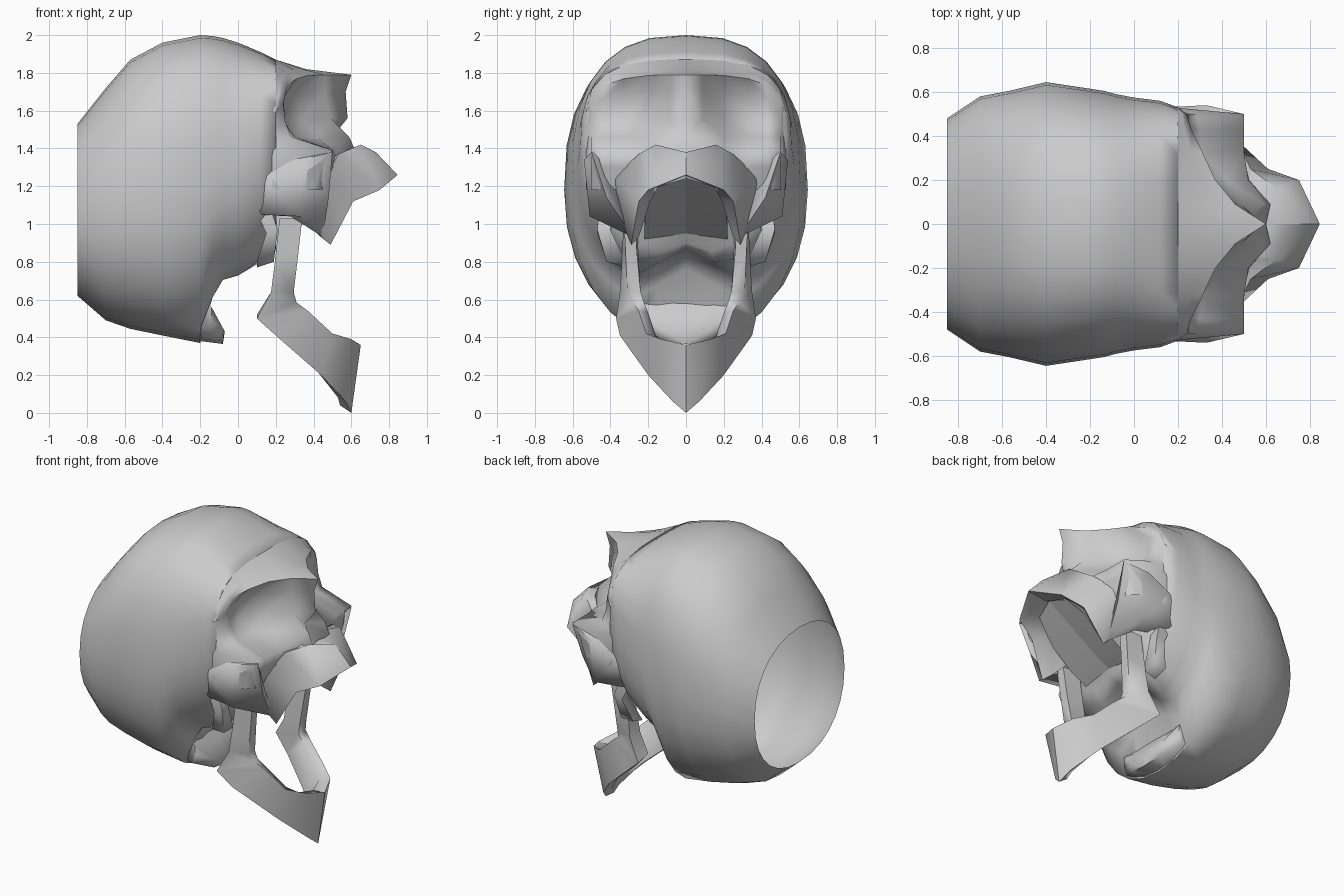
import bpy, bmesh, math


def finish(name, bm, mirror=False, angle=75, recalc=True):
    if recalc:
        bmesh.ops.recalc_face_normals(bm, faces=bm.faces)
    me = bpy.data.meshes.new(name)
    bm.to_mesh(me)
    bm.free()
    ob = bpy.data.objects.new(name, me)
    bpy.context.collection.objects.link(ob)
    bpy.ops.object.select_all(action='DESELECT')
    ob.select_set(True)
    bpy.context.view_layer.objects.active = ob
    bpy.ops.object.shade_smooth_by_angle(angle=math.radians(angle))
    if mirror:
        m = ob.modifiers.new("mirror", 'MIRROR')
        m.use_axis = (False, True, False)
        m.merge_threshold = 0.002
    return ob


def loft(name, rings, mirror=True, caps=(True, True)):
    """Skin a chain of closed rings; cap the chosen ends."""
    bm = bmesh.new()
    vs = [[bm.verts.new(p) for p in r] for r in rings]
    n = len(vs[0])
    for a, b in zip(vs, vs[1:]):
        for i in range(n):
            j = (i + 1) % n
            bm.faces.new((a[i], a[j], b[j], b[i]))
    for ring, cap in zip((vs[0], vs[-1]), caps):
        if cap:
            bm.faces.new(ring)
    return finish(name, bm, mirror)


def section(x, zb, zt, w, zm, n_top, lift=0, segs=28):
    """Egg-shaped cross-section; lift hollows out the middle of the underside."""
    pts = []
    for i in range(segs):
        a = 2 * math.pi * i / segs
        c, s = math.cos(a), math.sin(a)
        e = 2 / (n_top if s > 0 else 2.2)
        h = (zt - zm) if s > 0 else (zm - zb)
        y = math.copysign(abs(c) ** e, c) * w
        z = zm + math.copysign(abs(s) ** e, s) * h
        if s < 0:
            z = max(z, lift - 3.5 * y * y)
        pts.append((x, y, z))
    return pts


# Braincase shell, cut open at the back
loft("cranium", [section(*s) for s in (
    (-.85, .62, 1.53, .48, 1.08, 2.2),
    (-.70, .49, 1.72, .58, 1.12, 2.3),
    (-.57, .445, 1.87, .605, 1.15, 2.4),
    (-.40, .41, 1.96, .645, 1.18, 2.5),
    (-.20, .37, 2.0, .615, 1.18, 2.6),
    (-.135, .55, 1.995, .605, 1.22, 2.6, .76),
    (-.08, .65, 1.985, .59, 1.25, 2.6, .84),
    (.00, .67, 1.96, .575, 1.30, 2.6, .86),
    (.12, .76, 1.91, .56, 1.40, 2.8, .87),
    (.20, .84, 1.87, .53, 1.48, 3.2, .90),
)], mirror=False, caps=(False, True))

# Face relief: depth of brow, eye sockets and nose over a y/z grid
cols = (0, .09, .2, .33, .43, .50, .53)
drop = (0, 0, .005, .03, .08, .16, .28)     # brow falls away to the sides
rows = (
    (1.87, 1.0, (.20, .20, .20, .20, .20, .20, .18)),
    (1.82, .8, (.36, .34, .30, .26, .23, .22, .20)),
    (1.79, .7, (.60, .46, .37, .31, .26, .23, .20)),
    (1.70, .4, (.57, .46, .30, .24, .24, .24, .18)),
    (1.56, .1, (.58, .49, .34, .23, .24, .25, .15)),
    (1.46, 0, (.50, .59, .42, .31, .30, .28, .14)),
    (1.39, 0, (.60, .62, .52, .50, .50, .50, .18)),
    (1.30, 0, (.58, .58, .53, .50, .49, .44, .18)),
    (1.18, 0, (.45, .45, .45, .44, .46, .40, .18)),
)
bm = bmesh.new()
g = [[bm.verts.new((x, y, z - k * d)) for x, y, d in zip(xs, cols, drop)]
     for z, k, xs in rows]
for a, b in zip(g, g[1:]):
    for i in range(len(cols) - 1):
        bm.faces.new((a[i], b[i], b[i + 1], a[i + 1]))
finish("face", bm, mirror=True, recalc=False)

# Upper jaw arch; rings run inner-low, outer-low, outer-high, inner-high
loft("upper_jaw", [
    ((.70, 0, 1.24), (.845, 0, 1.26), (.73, 0, 1.38), (.55, 0, 1.37)),
    ((.66, .14, 1.21), (.75, .20, 1.18), (.65, .16, 1.42), (.50, .12, 1.36)),
    ((.55, .19, 1.12), (.61, .25, 1.12), (.53, .25, 1.37), (.40, .17, 1.30)),
    ((.44, .25, .93), (.49, .29, .89), (.47, .38, 1.25), (.30, .20, 1.20)),
    ((.34, .22, 1.03), (.35, .31, 1.03), (.30, .42, 1.20), (.20, .20, 1.20)),
])

# Roof of the mouth
loft("palate", [
    ((.68, 0, 1.25), (.30, 0, 1.0), (.20, 0, .95), (.21, 0, 1.2), (.55, 0, 1.35)),
    ((.62, .2, 1.20), (.32, .22, .98), (.20, .22, .92), (.21, .22, 1.2), (.50, .2, 1.33)),
])

# Cheekbones sweeping back to the temples
loft("cheekbone", [
    ((.45, .28, .93), (.48, .42, 1.14), (.50, .50, 1.38), (.36, .36, 1.38)),
    ((.28, .34, 1.04), (.33, .51, 1.04), (.33, .54, 1.34), (.20, .42, 1.36)),
    ((.10, .40, 1.05), (.13, .49, 1.05), (.12, .53, 1.24), (.06, .45, 1.30)),
    ((-.08, .45, 1.20), (-.06, .50, 1.22), (-.12, .58, 1.34), (-.14, .48, 1.38)),
])

# Thin hinge spurs under the temples
loft("hinge_spur", [
    ((.09, .38, 1.08), (.09, .46, 1.08), (.18, .46, 1.06), (.18, .38, 1.06)),
    ((.15, .40, .95), (.15, .47, .95), (.21, .47, .97), (.21, .40, .97)),
    ((.10, .32, .77), (.10, .42, .80), (.19, .42, .80), (.19, .32, .80)),
])

# Lip of bone at the base of the skull behind the mouth
loft("skull_base", [
    ((-.28, 0, .39), (-.08, 0, .365), (-.07, 0, .43), (-.13, 0, .53), (-.18, 0, .60)),
    ((-.27, .13, .40), (-.09, .13, .38), (-.075, .13, .44), (-.13, .13, .53), (-.18, .13, .60)),
    ((-.25, .26, .46), (-.16, .26, .44), (-.14, .26, .49), (-.14, .26, .56), (-.18, .26, .60)),
])

# Lower jaw: upright branch, angle, body and pointed chin
loft("lower_jaw", [
    ((.22, .26, 1.03), (.22, .33, 1.03), (.34, .33, 1.03), (.34, .27, 1.03)),
    ((.195, .25, .80), (.195, .34, .80), (.32, .32, .85), (.32, .26, .85)),
    ((.175, .24, .64), (.175, .35, .64), (.295, .31, .64), (.295, .24, .64)),
    ((.10, .26, .52), (.10, .37, .50), (.31, .28, .585), (.30, .22, .58)),
    ((.20, .24, .41), (.20, .35, .41), (.37, .25, .54), (.35, .20, .53)),
    ((.42, .13, .22), (.44, .20, .20), (.50, .21, .42), (.47, .16, .41)),
    ((.53, .04, .08), (.57, .07, .06), (.60, .13, .39), (.53, .11, .37)),
    ((.54, 0, .04), (.60, 0, .00), (.65, 0, .36), (.56, 0, .35)),
])
